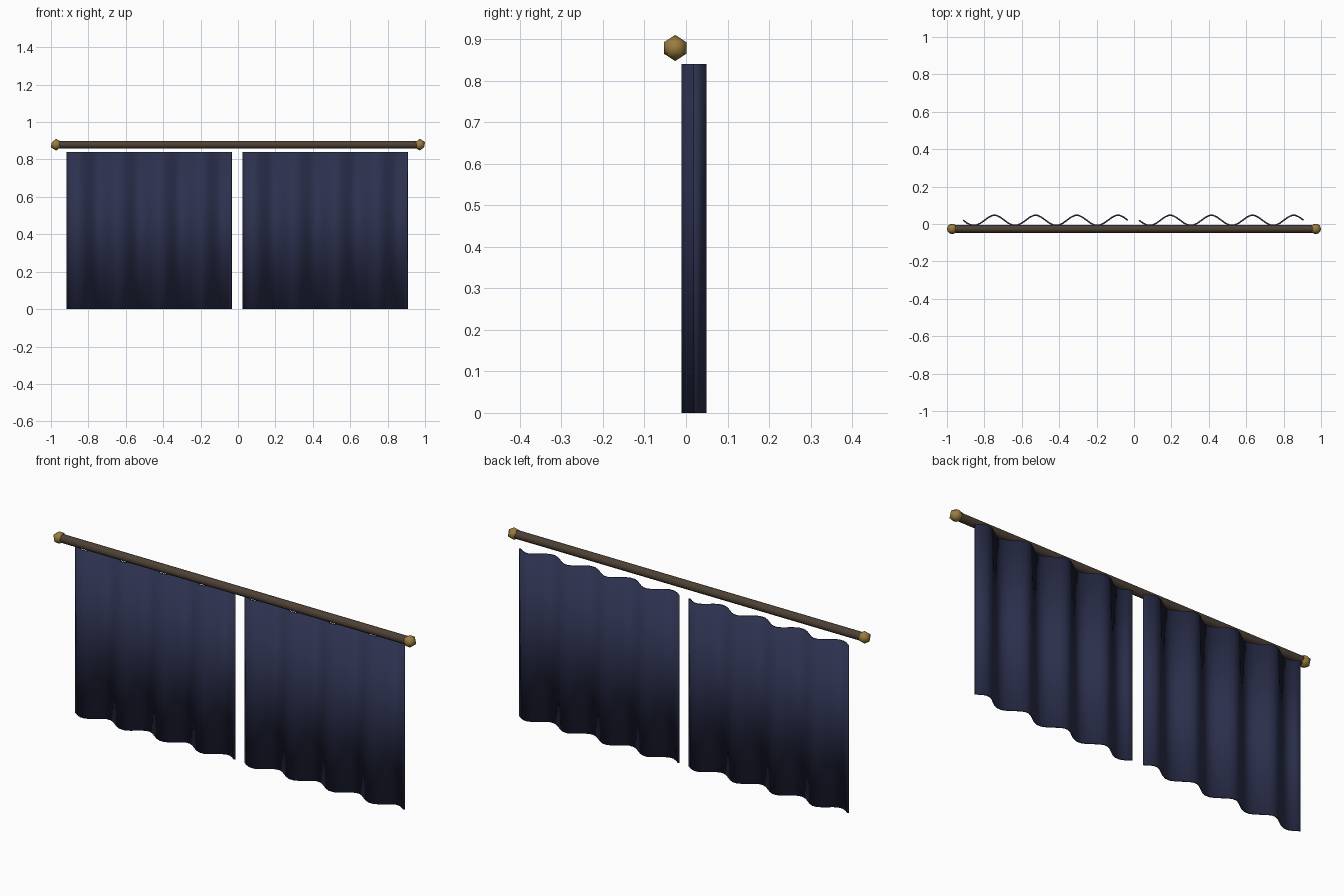
import bpy, bmesh, math

if "Cube" in bpy.data.objects:
    bpy.data.objects.remove(bpy.data.objects["Cube"])

ROD_Y, ROD_Z = -0.026, 0.879


def material(name, rgb):
    m = bpy.data.materials.new(name)
    m.diffuse_color = (*rgb, 1)
    m.use_nodes = True
    m.node_tree.nodes["Principled BSDF"].inputs["Base Color"].default_value = m.diffuse_color
    return m


def smooth(obj, angle):
    bpy.ops.object.select_all(action='DESELECT')
    obj.select_set(True)
    bpy.context.view_layer.objects.active = obj
    bpy.ops.object.shade_smooth_by_angle(angle=math.radians(angle))


navy = material("navy_cloth", (0.025, 0.03, 0.075))
wood = material("dark_wood", (0.075, 0.052, 0.035))
brass = material("brass", (0.32, 0.20, 0.05))


# Pleated panel: four sine waves across, thin cloth
def curtain(name, x0, width=0.88, height=0.84, waves=4, steps=40, thick=0.008):
    bm = bmesh.new()
    columns = []
    for i in range(steps + 1):
        t = i / steps
        x = x0 + width * t
        y = 0.0235 - 0.0275 * math.sin(2 * math.pi * waves * t)
        columns.append([bm.verts.new((x, y, z)) for z in (0, height)])
    for a, b in zip(columns, columns[1:]):
        bm.faces.new((a[0], b[0], b[1], a[1]))  # faces the front
    me = bpy.data.meshes.new(name)
    bm.to_mesh(me)
    bm.free()
    obj = bpy.data.objects.new(name, me)
    bpy.context.collection.objects.link(obj)
    me.materials.append(navy)
    smooth(obj, 50)
    mod = obj.modifiers.new("cloth_thickness", 'SOLIDIFY')
    mod.thickness = thick
    mod.offset = 1
    return obj


curtain("left_curtain", -0.911)
curtain("right_curtain", 0.029)

# Rod
bpy.ops.mesh.primitive_cylinder_add(vertices=10, radius=0.021, depth=1.944,
                                    location=(0, ROD_Y, ROD_Z),
                                    rotation=(0, math.pi / 2, 0))
rod = bpy.context.object
rod.name = "curtain_rod"
rod.data.materials.append(wood)
smooth(rod, 40)

# Faceted end knobs
for side, sx in (("left", -1), ("right", 1)):
    bpy.ops.mesh.primitive_ico_sphere_add(subdivisions=1, radius=0.0315,
                                          location=(sx * 0.972, ROD_Y, ROD_Z))
    knob = bpy.context.object
    knob.name = side + "_finial"
    knob.data.materials.append(brass)
    smooth(knob, 60)
